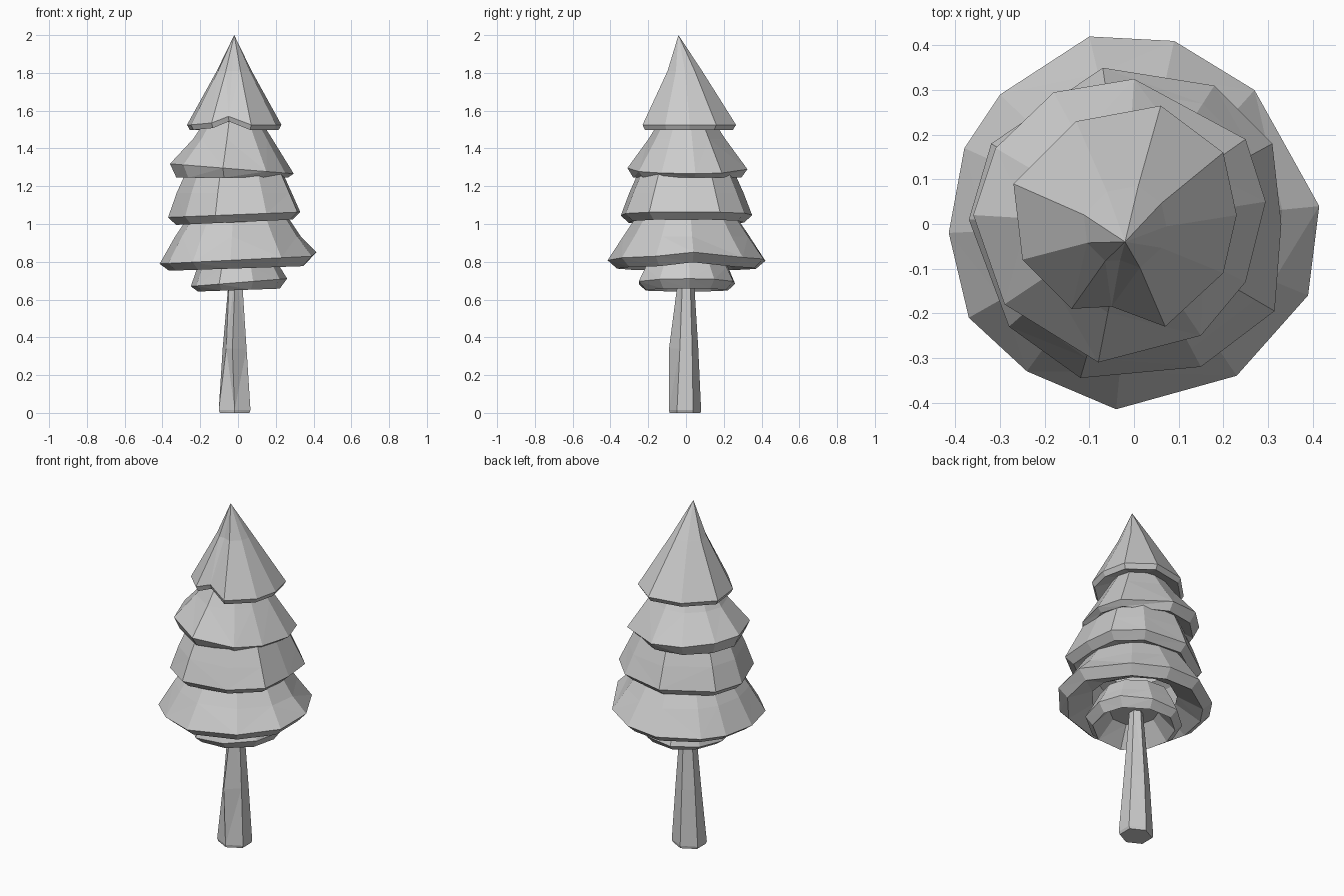
import bpy, bmesh
from math import cos, sin, radians

if "Cube" in bpy.data.objects:
    bpy.data.objects.remove(bpy.data.objects["Cube"])


def loft(name, rings, cap_first=False, cap_last=False):
    """Skin equal-length rings; a ring with one point becomes a tip."""
    bm = bmesh.new()
    loops = [[bm.verts.new(p) for p in ring] for ring in rings]
    for a, b in zip(loops, loops[1:]):
        n = len(b)
        for i in range(n):
            j = (i + 1) % n
            if len(a) == 1:
                bm.faces.new((a[0], b[i], b[j]))
            else:
                bm.faces.new((a[i], b[i], b[j], a[j]))
    if cap_first:
        bm.faces.new(loops[0])
    if cap_last:
        bm.faces.new(loops[-1])
    bmesh.ops.triangulate(bm, faces=[f for f in bm.faces if len(f.verts) == 4])
    bmesh.ops.recalc_face_normals(bm, faces=bm.faces)
    me = bpy.data.meshes.new(name)
    bm.to_mesh(me)
    bm.free()
    ob = bpy.data.objects.new(name, me)
    bpy.context.collection.objects.link(ob)
    return ob


def scaled(outline, centre, s, z, tilt=0.0, lift=0.0):
    """Copy of an outline shrunk to its centre; z tilts along x, lift adds each point's notch."""
    cx, cy = centre
    return [(cx + (p[0] - cx) * s, cy + (p[1] - cy) * s,
             z + tilt * p[0] + lift * (p[2] if len(p) > 2 else 0)) for p in outline]


def tier(name, outline, centre, upper, rim, lip, inner, tip=None, cap=False):
    """Upper rings, rim, tucked lip, and hollow underside of one foliage skirt."""
    rings = [[tip]] if tip else []
    rings += [scaled(outline, centre, *u) for u in upper]
    rings += [scaled(outline, centre, 1.0, rim[0], rim[1], 1.0)]
    rings += [scaled(outline, centre, lip[0], lip[1], lip[2], 1.0)]
    rings += [scaled(outline, centre, *inner)]
    return loft(name, rings, cap_last=cap)


# Foliage, top to bottom
tier("foliage_top",
     [(-.13, .23), (.06, .265), (.2, .16), (.23, .02), (.2, -.11), (.07, -.23),
      (-.05, -.185, .045), (-.14, -.19, .01), (-.25, -.08), (-.27, .09)],
     (-.02, -.02), [(.37, 1.81)],
     (1.525, 0), (.94, 1.498, 0), (.55, 1.54), tip=(-.02, -.04, 2.0))

tier("foliage_upper",
     [(-.18, .295), (0, .325), (.25, .19), (.295, .05), (.25, -.13), (.15, -.25),
      (-.08, -.31), (-.29, -.18), (-.36, .02), (-.31, .17)],
     (-.02, 0), [(.42, 1.56), (.64, 1.45)],
     (1.29, -.08), (.9, 1.245, 0), (.66, 1.28))

tier("foliage_middle",
     [(-.07, .35), (.18, .31), (.31, .18), (.33, 0), (.315, -.195), (.15, -.32),
      (-.12, -.345), (-.28, -.23), (-.37, .01), (-.32, .18)],
     (-.02, 0), [(.71, 1.29), (.87, 1.165)],
     (1.05, .04), (.88, 1.01, .04), (.6, 1.05))

tier("foliage_lower",
     [(-.1, .42), (.09, .41), (.27, .3), (.415, .04, .02), (.39, -.16), (.23, -.34),
      (-.04, -.415), (-.24, -.33), (-.37, -.21), (-.415, -.02), (-.38, .17), (-.3, .29)],
     (0, 0), [(.6, 1.06), (.8, .935)],
     (.81, .05), (.88, .765, .03), (.55, .84))

tier("foliage_base",
     [(.26, .02), (.22, .15), (.08, .25), (-.08, .26), (-.2, .16), (-.25, .02),
      (-.22, -.12), (-.1, -.25), (.08, -.25), (.22, -.14)],
     (0, 0), [(.7, .85), (.86, .77)],
     (.69, .08), (.85, .65, .03), (.5, .75), cap=True)


# Trunk: hexagonal taper with a knee on the front left side
def hexagon(cx, cy, rx, ry, z):
    return [(cx + rx * cos(radians(60 * i + 30)), cy + ry * sin(radians(60 * i + 30)), z)
            for i in range(6)]


knee = hexagon(-.018, 0, .073, .065, .34)
knee[3] = (-.062, -.05, .34)
knee[4] = (-.03, -.09, .34)
loft("trunk", [hexagon(-.018, -.005, .09, .082, 0), hexagon(-.018, -.005, .097, .085, .015),
               knee, hexagon(-.013, .002, .036, .037, .76)],
     cap_first=True, cap_last=True)
